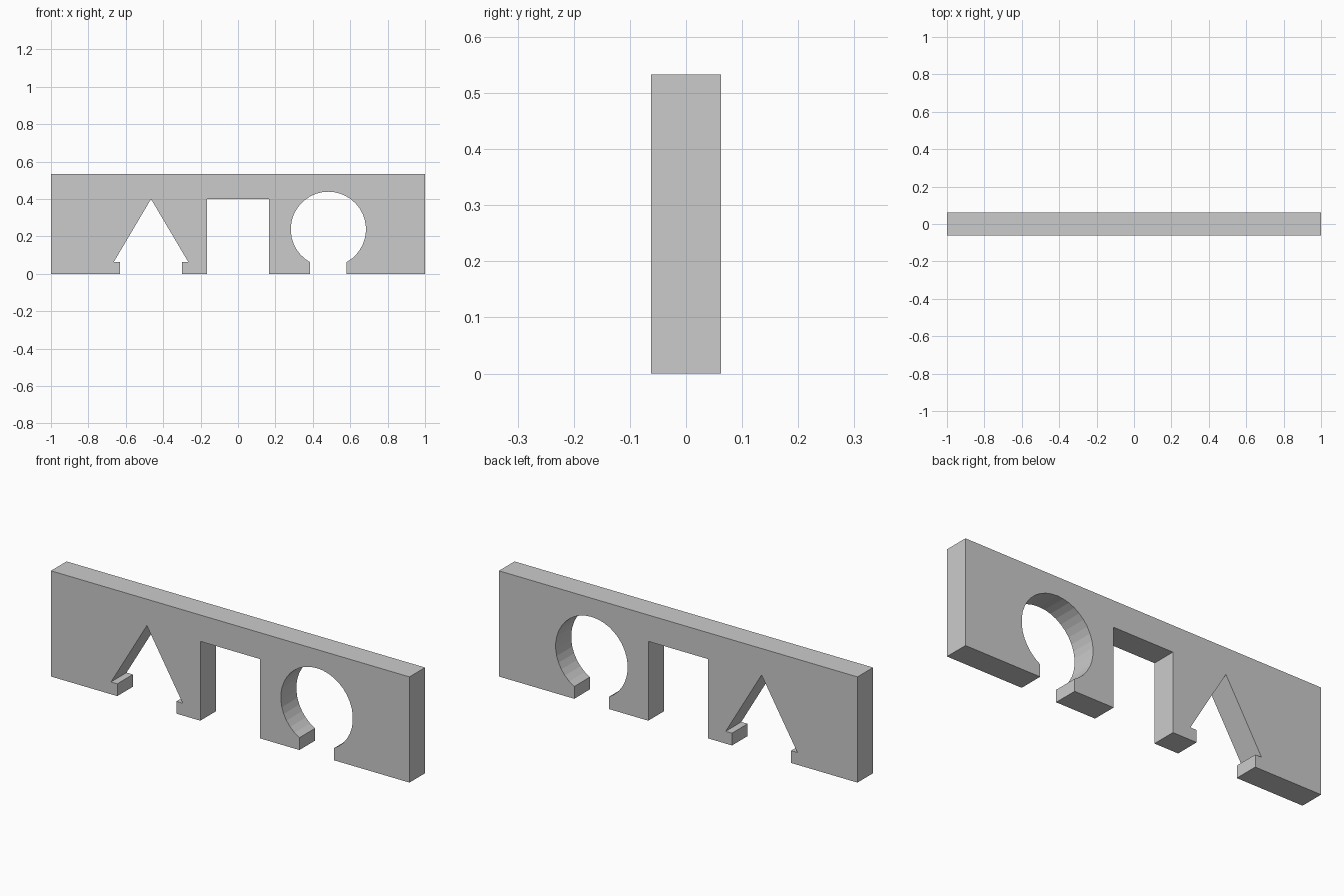
import bpy, bmesh, math

if "Cube" in bpy.data.objects:
    bpy.data.objects.remove(bpy.data.objects["Cube"])

HALF_DEPTH = 0.062
HEIGHT = 0.533
LIP = 0.062  # height of the slot lips under the triangle and circle

# Triangular cut-out with a narrower slot below
triangle = [(-0.63, 0), (-0.63, LIP), (-0.665, LIP), (-0.465, 0.40),
            (-0.265, LIP), (-0.30, LIP), (-0.30, 0)]

# Square cut-out
square = [(-0.167, 0), (-0.167, 0.40), (0.167, 0.40), (0.167, 0)]


# Round cut-out: arc swept over the top, ending in a straight slot
def keyhole(cx, radius, half_slot, steps=32):
    gap = math.asin(half_slot / radius)
    cz = LIP + radius * math.cos(gap)
    start, end = 1.5 * math.pi - gap, -0.5 * math.pi + gap
    pts = [(cx - half_slot, 0)]
    for i in range(steps + 1):
        a = start + (end - start) * i / steps
        pts.append((cx + radius * math.cos(a), cz + radius * math.sin(a)))
    return pts + [(cx + half_slot, 0)]


# Slab outline running along the bottom through each cut-out
outline = ([(-1, 0)] + triangle + square + keyhole(0.483, 0.201, 0.097)
           + [(1, 0), (1, HEIGHT), (-1, HEIGHT)])

# Extrude the outline through the thickness
bm = bmesh.new()
face = bm.faces.new([bm.verts.new((x, -HALF_DEPTH, z)) for x, z in outline])
result = bmesh.ops.extrude_face_region(bm, geom=[face], use_keep_orig=True)
moved = [g for g in result["geom"] if isinstance(g, bmesh.types.BMVert)]
bmesh.ops.translate(bm, verts=moved, vec=(0, 2 * HALF_DEPTH, 0))
bmesh.ops.recalc_face_normals(bm, faces=bm.faces)

mesh = bpy.data.meshes.new("slotted_plate")
bm.to_mesh(mesh)
bm.free()
plate = bpy.data.objects.new("slotted_plate", mesh)
bpy.context.collection.objects.link(plate)
